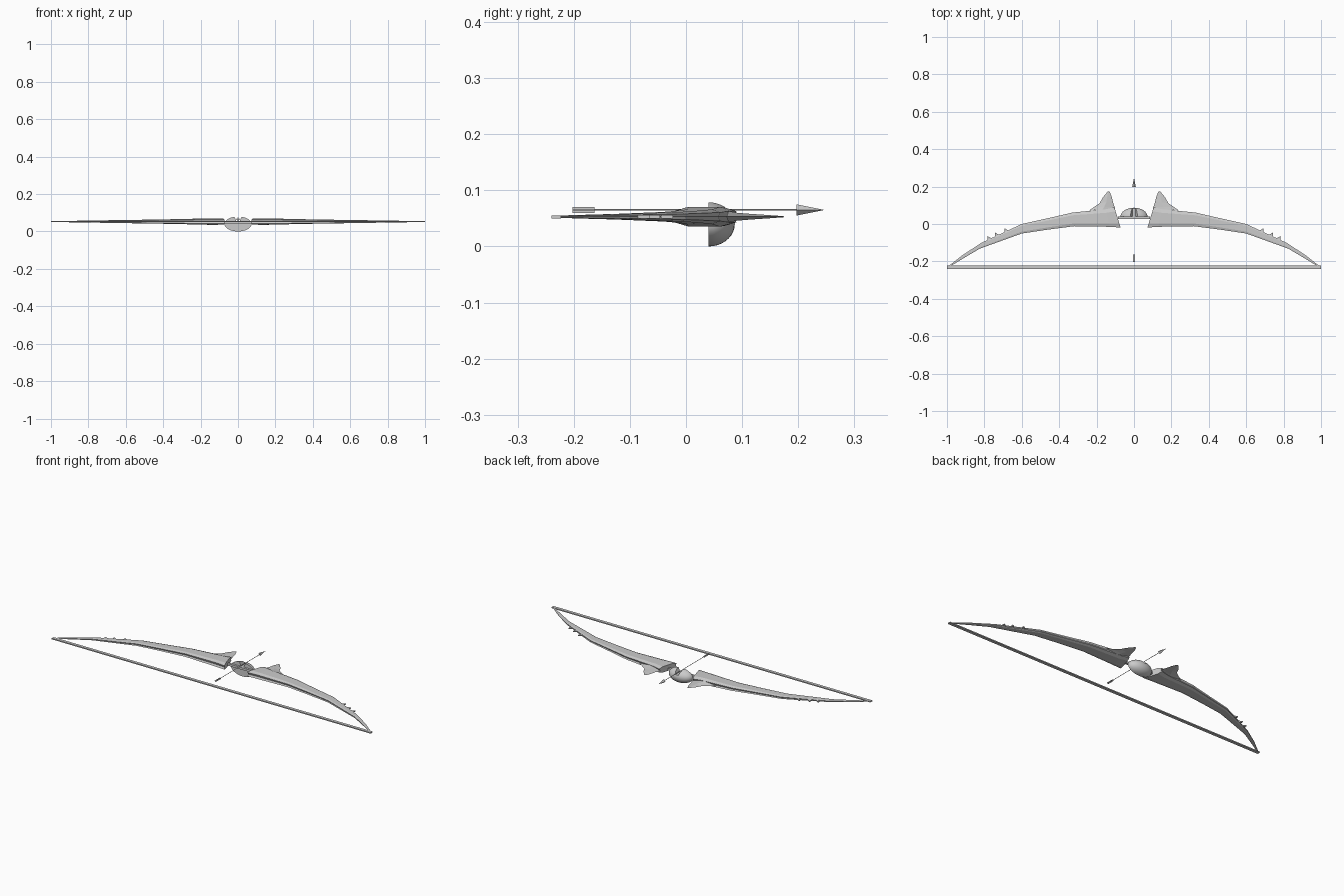
import bpy, bmesh
from math import pi, cos, sin
from mathutils import Matrix, Vector

if "Cube" in bpy.data.objects:
    bpy.data.objects.remove(bpy.data.objects["Cube"])

ZC = 0.053  # mid plane of the bow


def finish(name, bm, mirror=False):
    bmesh.ops.recalc_face_normals(bm, faces=bm.faces[:])
    me = bpy.data.meshes.new(name)
    bm.to_mesh(me)
    bm.free()
    ob = bpy.data.objects.new(name, me)
    bpy.context.collection.objects.link(ob)
    if mirror:
        ob.modifiers.new("mirror", 'MIRROR').use_mirror_merge = False
    return ob


def box(name, x0, x1, y0, y1, z0, z1, mirror=False):
    bm = bmesh.new()
    bmesh.ops.create_cube(bm, size=1)
    for v in bm.verts:
        v.co = Vector(((x0 + x1) / 2 + v.co.x * (x1 - x0),
                       (y0 + y1) / 2 + v.co.y * (y1 - y0),
                       (z0 + z1) / 2 + v.co.z * (z1 - z0)))
    return finish(name, bm, mirror)


def loft(name, rings, mirror=False):
    bm = bmesh.new()
    rows = [[bm.verts.new(p) for p in r] for r in rings]
    n = len(rows[0])
    for a, b in zip(rows, rows[1:]):
        for i in range(n):
            bm.faces.new((a[i], a[(i + 1) % n], b[(i + 1) % n], b[i]))
    bm.faces.new(rows[0])
    bm.faces.new(rows[-1])
    return finish(name, bm, mirror)


# Limbs: front edge, back edge, half thickness at each station
stations = [
    (0.105, 0.090, 0.072, -0.019, 0.0165),
    (0.150, 0.079, 0.130, -0.015, 0.0175),
    (0.330, 0.061, 0.320, -0.012, 0.0130),
    (0.460, 0.031, 0.460, -0.030, 0.0105),
    (0.600, 0.000, 0.600, -0.051, 0.0085),
    (0.815, -0.100, 0.825, -0.132, 0.0050),
    (0.915, -0.165, 0.910, -0.182, 0.0035),
    (0.998, -0.230, 0.985, -0.228, 0.0020),
]
# across the limb (0 = back, 1 = front), height factor; shallow edge grooves
section = [(0.0, 0.65), (0.2, 1.0), (0.8, 1.0), (1.0, 0.6), (0.95, 0.0),
           (1.0, -0.6), (0.8, -1.0), (0.2, -1.0), (0.0, -0.65), (0.05, 0.0)]
rings = [[(xb + (xf - xb) * t, yb + (yf - yb) * t, ZC + h * k) for t, k in section]
         for xf, yf, xb, yb, h in stations]
loft("limb", rings, True)

# Horn fins on the front of each limb, thinning to a point
fin = [(0.100, 0.080, 0.240, 0.072, 0.010), (0.104, 0.092, 0.215, 0.090, 0.007),
       (0.113, 0.120, 0.183, 0.112, 0.005), (0.120, 0.150, 0.167, 0.142, 0.003),
       (0.132, 0.175, 0.142, 0.172, 0.001)]
loft("horn_fin", [[(x0, y0, ZC), ((x0 + x1) / 2, (y0 + y1) / 2, ZC + h), (x1, y1, ZC),
                   ((x0 + x1) / 2, (y0 + y1) / 2, ZC - h)] for x0, y0, x1, y1, h in fin], True)

# Small barbs towards the tips
for i, (x, y) in enumerate([(0.68, -0.040), (0.73, -0.063), (0.77, -0.082)]):
    pts = [(x - 0.016, y), (x + 0.012, y - 0.01), (x + 0.012, y + 0.017)]
    loft("barb_%d" % (i + 1), [[(px, py, ZC - 0.003) for px, py in pts],
                               [(px, py, ZC + 0.003) for px, py in pts]], True)

# Half-egg grip with a notch for the arrow
bm = bmesh.new()
bmesh.ops.create_uvsphere(bm, u_segments=32, v_segments=18, radius=1)
bmesh.ops.bisect_plane(bm, geom=bm.verts[:] + bm.edges[:] + bm.faces[:],
                       plane_co=(0, 0, 0), plane_no=(0, -1, 0), clear_outer=True)
bmesh.ops.holes_fill(bm, edges=[e for e in bm.edges if e.is_boundary])
for v in bm.verts:
    v.co = Vector((v.co.x * 0.072, 0.04 + v.co.y * 0.047, 0.04 + v.co.z * 0.04))
grip = finish("grip", bm)
notch = loft("notch_cutter", [[(-0.009, y, 0.055), (0.009, y, 0.055),
                               (0.023, y, 0.09), (-0.023, y, 0.09)] for y in (0.0, 0.12)])
notch.hide_render = True
notch.hide_viewport = True
cut = grip.modifiers.new("notch", 'BOOLEAN')
cut.operation = 'DIFFERENCE'
cut.solver = 'EXACT'
cut.object = notch
bpy.context.view_layer.objects.active = grip
grip.select_set(True)
bpy.ops.object.modifier_apply(modifier="notch")
bpy.ops.object.shade_smooth_by_angle()

# Bridge between the two limbs
box("grip_bridge", -0.085, 0.085, 0.028, 0.041, 0.043, 0.055)

# Bowstring
box("bowstring", -1.0, 1.0, -0.240, -0.223, 0.0495, 0.0555)


# Arrow: shaft, head and crossed feathers
def cone(name, r1, r2, y0, y1, n):
    bm = bmesh.new()
    bmesh.ops.create_cone(bm, cap_ends=True, segments=n, radius1=r1, radius2=r2, depth=y1 - y0)
    bm.transform(Matrix.Translation((0, (y0 + y1) / 2, 0.065)) @ Matrix.Rotation(-pi / 2, 4, 'X'))
    return finish(name, bm)


cone("arrow_shaft", 0.0013, 0.0013, -0.20, 0.20, 8)
cone("arrow_head", 0.010, 0.0004, 0.197, 0.245, 4)
box("feather_upright", -0.0008, 0.0008, -0.202, -0.163, 0.060, 0.070)
box("feather_flat", -0.006, 0.006, -0.202, -0.163, 0.0642, 0.0658)
